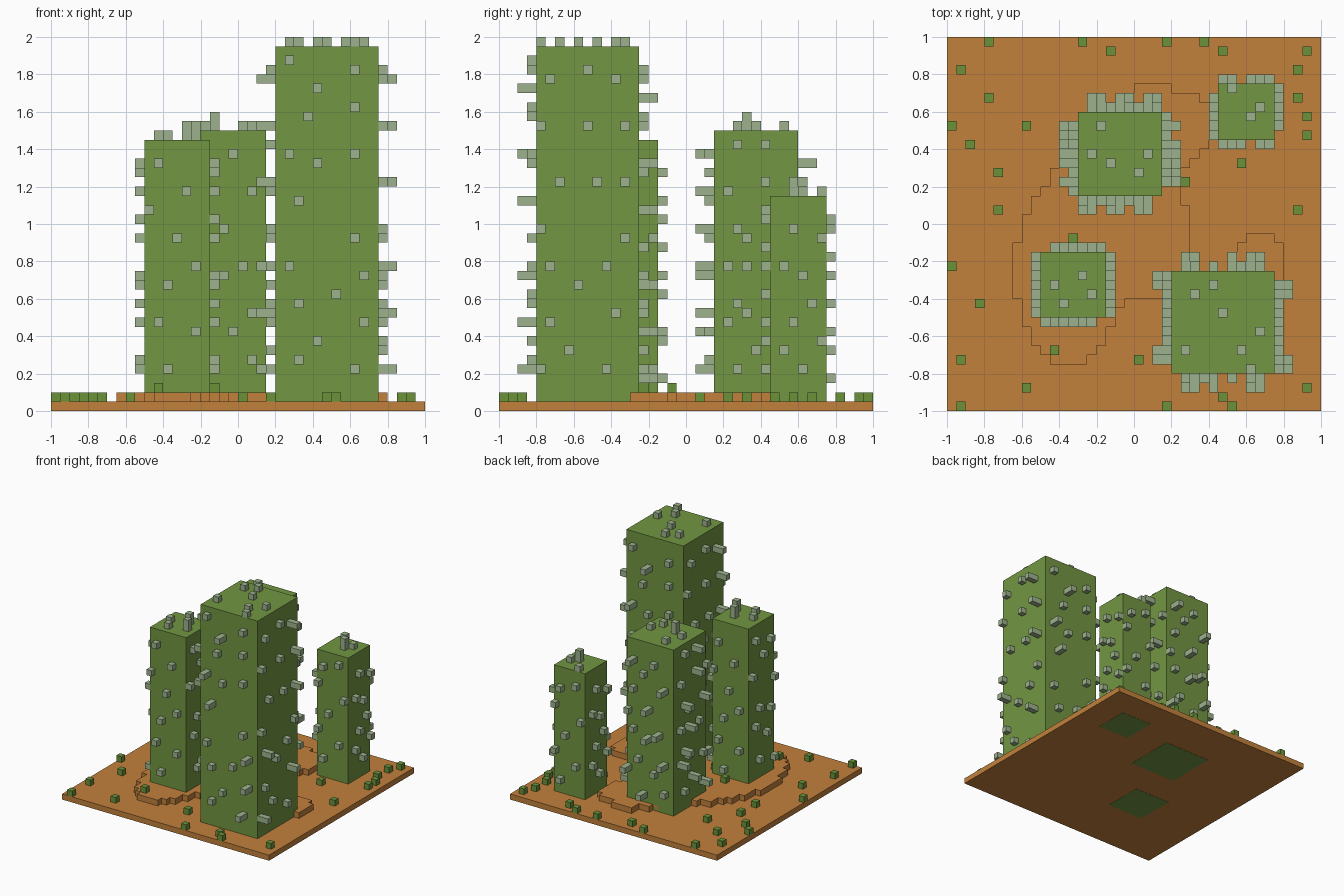
import bpy, bmesh
from mathutils import Matrix, Vector

if "Cube" in bpy.data.objects:
    bpy.data.objects.remove(bpy.data.objects["Cube"], do_unlink=True)

U = 0.05  # one block


def material(name, rgb):
    m = bpy.data.materials.new(name)
    m.use_nodes = True
    m.diffuse_color = (*rgb, 1)
    m.node_tree.nodes["Principled BSDF"].inputs["Base Color"].default_value = (*rgb, 1)
    return m


SAND = material("desert_orange", (0.54, 0.22, 0.045))
GREEN = material("cactus_green", (0.17, 0.305, 0.055))
SPINE = material("spine_grey_green", (0.34, 0.45, 0.27))
GRASS = material("grass_green", (0.145, 0.29, 0.042))


def finish(name, bm, mat):
    bmesh.ops.recalc_face_normals(bm, faces=bm.faces[:])
    me = bpy.data.meshes.new(name)
    bm.to_mesh(me)
    bm.free()
    me.materials.append(mat)
    ob = bpy.data.objects.new(name, me)
    bpy.context.collection.objects.link(ob)
    return ob


def add_box(bm, lo, hi):
    """Box between two corners given in blocks."""
    lo, hi = Vector(lo) * U, Vector(hi) * U
    mat = Matrix.Translation((lo + hi) / 2) @ Matrix.Diagonal((*(hi - lo), 1))
    bmesh.ops.create_cube(bm, size=1, matrix=mat)


def box(name, lo, hi, mat):
    bm = bmesh.new()
    add_box(bm, lo, hi)
    return finish(name, bm, mat)


# Ground slab, lifted a hair so the sunken cactus feet show underneath
box("ground", (-20, -20, 0.03), (20, 20, 1), SAND)


def mound(name, first_row, rows):
    """Stepped patch extruded one block high; rows hold (left, right, count)."""
    left, right, y = [], [], first_row
    for a, b, n in rows:
        left += [(a, y), (a, y + n)]
        right += [(b, y), (b, y + n)]
        y += n
    bm = bmesh.new()
    verts = [bm.verts.new((x * U, yy * U, U)) for x, yy in right + left[::-1]]
    face = bm.faces.new(verts)
    top = bmesh.ops.extrude_face_region(bm, geom=[face])["geom"]
    bmesh.ops.translate(bm, vec=(0, 0, U),
                        verts=[v for v in top if isinstance(v, bmesh.types.BMVert)])
    finish(name, bm, SAND)


MAIN = [(-9, -5, 1), (-10, -4, 1), (-11, -3, 2), (-12, -2, 2), (-12, -1, 1),
        (-13, 4, 3), (-13, 5, 1), (-13, 6, 2), (-12, 6, 3), (-11, 6, 1),
        (-11, 5, 1), (-10, 5, 1), (-9, 5, 2), (-7, 6, 1), (-6, 7, 1),
        (-4, 8, 1), (-3, 8, 3), (-2, 8, 1), (0, 7, 1), (0, 4, 1)]
mound("main_mound", -15, MAIN)
mound("small_mound", -6, [(11, 16, 4), (12, 15, 1)])

# Grass tufts as (column, row); those on the mound sit one block higher
TUFTS = [(-16, 19), (-6, 19), (3, 19), (7, 19), (-3, 18), (9, 18), (18, 18),
         (-19, 16), (17, 16), (-16, 13), (17, 13), (-20, 10), (-12, 10),
         (18, 11), (18, 9), (-18, 8), (11, 6), (-15, 5), (5, 4), (-15, 1),
         (17, 1), (-20, -5), (-17, -9), (-19, -15), (0, -15), (-12, -18),
         (18, -18), (3, -20), (10, -20), (-19, -20), (9, -19)]
RAISED = [(-7, -2), (-3, -5), (-9, -14)]
bm = bmesh.new()
for tufts, z in ((TUFTS, 1), (RAISED, 2)):
    for x, y in tufts:
        add_box(bm, (x, y, z), (x + 1, y + 1, z + 1))
finish("grass_tufts", bm, GRASS)


def cactus(name, lo, hi, front, right, top, long_step):
    """Square column with spines; front and right patterns repeat mirrored
    on the back and left. Every long_step-th spine is two blocks long."""
    box(name + "_trunk", lo, hi, GREEN)
    bm = bmesh.new()

    def length(n):
        return 2 if long_step and n % long_step == 0 else 1

    for n, (x, z) in enumerate(front):
        d = length(n + 1)
        add_box(bm, (x, lo[1] - d, z), (x + 1, lo[1], z + 1))
        mx, mz = lo[0] + hi[0] - 1 - x, max(z - 1, 3)
        add_box(bm, (mx, hi[1], mz), (mx + 1, hi[1] + d, mz + 1))
    for n, (y, z) in enumerate(right):
        d = length(n + 1)
        add_box(bm, (hi[0], y, z), (hi[0] + d, y + 1, z + 1))
        my = lo[1] + hi[1] - 1 - y
        add_box(bm, (lo[0] - d, my, z), (lo[0], my + 1, z + 1))
    for x, y, h in top:
        add_box(bm, (x, y, hi[2]), (x + 1, y + 1, hi[2] + h))
    finish(name + "_spines", bm, SPINE)


cactus("tall_cactus", (4, -16, 1), (15, -5, 39),
       [(5, 37), (12, 36), (8, 34), (12, 32), (7, 31), (5, 27), (8, 26), (12, 27),
        (6, 22), (12, 18), (5, 15), (13, 14), (10, 12), (6, 11), (13, 9), (8, 7),
        (6, 5), (12, 4)],
       [(-15, 35), (-11, 36), (-8, 35), (-16, 30), (-11, 30), (-7, 30), (-14, 24),
        (-10, 24), (-7, 24), (-16, 19), (-7, 18), (-15, 15), (-9, 15), (-12, 13),
        (-8, 10), (-15, 9), (-13, 6), (-16, 4), (-9, 4)],
       [(6, -8, 1), (9, -10, 1), (13, -12, 1), (5, -14, 1), (11, -14, 1),
        (8, -7, 1), (12, -16, 1)], 3)

cactus("back_cactus", (-6, 3, 0), (3, 12, 30),
       [(-1, 27), (-5, 27), (-3, 25), (1, 23), (-5, 22), (-2, 19), (-6, 18),
        (0, 15), (-5, 15), (-2, 14), (-4, 10), (1, 10), (-1, 8), (-6, 8),
        (1, 5), (-3, 4)],
       [(5, 28), (8, 28), (4, 23), (8, 24), (11, 24), (5, 19), (6, 18), (10, 19),
        (4, 15), (6, 15), (9, 15), (5, 11), (6, 10), (4, 9), (10, 9), (7, 6),
        (5, 4), (10, 4)],
       [(-4, 10, 1), (-5, 7, 1), (-3, 6, 2), (1, 7, 1), (0, 5, 1)], 2)

cactus("left_cactus", (-10, -10, 0), (-3, -3, 29),
       [(-9, 26), (-6, 23), (-10, 21), (-7, 18), (-5, 15), (-8, 13), (-9, 9),
        (-5, 8), (-8, 4)],
       [(-9, 26), (-5, 25), (-7, 23), (-10, 20), (-4, 18), (-8, 14), (-5, 13),
        (-9, 11), (-6, 9), (-8, 5), (-4, 4)],
       [(-9, -7, 1), (-8, -9, 1), (-6, -6, 2), (-5, -8, 2)], 0)

cactus("short_cactus", (9, 9, 0), (15, 15, 23),
       [(10, 20), (13, 21), (9, 17), (14, 15), (11, 12), (9, 9), (13, 7), (10, 4)],
       [(11, 19), (14, 18), (10, 15), (12, 14), (13, 11), (11, 9), (14, 7),
        (10, 6), (12, 4)],
       [(10, 14, 1), (13, 12, 1), (12, 11, 2)], 0)
